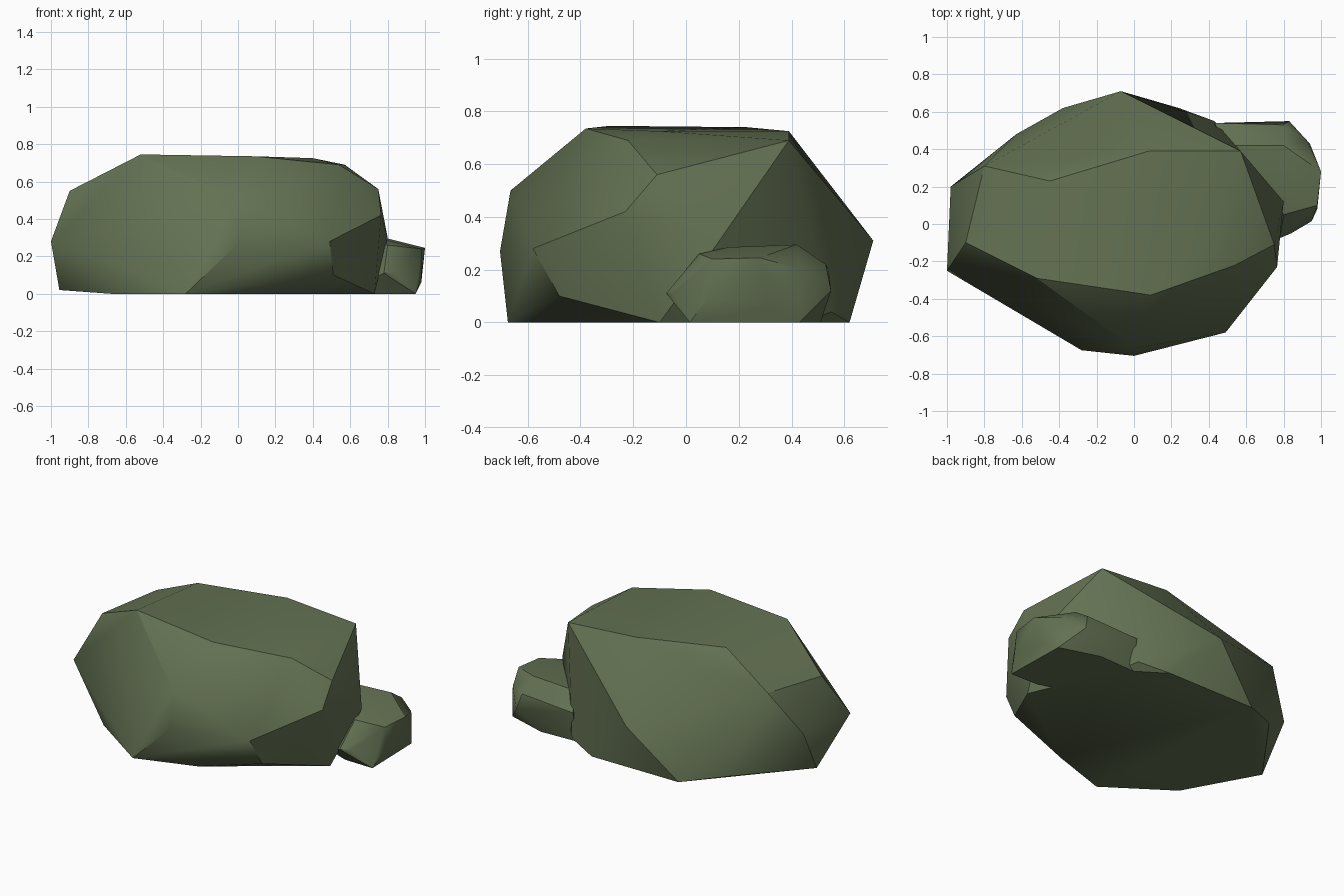
import bpy
import bmesh
import math

cube = bpy.data.objects.get("Cube")
if cube:
    bpy.data.objects.remove(cube, do_unlink=True)

moss = bpy.data.materials.new("moss_green_stone")
moss.use_nodes = True
COLOUR = (0.125, 0.165, 0.085, 1)
moss.diffuse_color = COLOUR
bsdf = next(n for n in moss.node_tree.nodes if n.type == "BSDF_PRINCIPLED")
bsdf.inputs["Base Color"].default_value = COLOUR
bsdf.inputs["Roughness"].default_value = 0.9


def stone(name, corners, crease):
    """Chiselled stone: the convex hull of its corner points, with soft facets."""
    bm = bmesh.new()
    for corner in corners:
        bm.verts.new(corner)
    hull = bmesh.ops.convex_hull(bm, input=bm.verts)
    loose = {g for g in hull["geom_interior"] + hull["geom_unused"]
             if isinstance(g, bmesh.types.BMVert)}
    bmesh.ops.delete(bm, geom=list(loose), context="VERTS")
    bmesh.ops.dissolve_limit(bm, angle_limit=math.radians(2),
                             verts=bm.verts, edges=bm.edges)
    bmesh.ops.recalc_face_normals(bm, faces=bm.faces)
    mesh = bpy.data.meshes.new(name)
    bm.to_mesh(mesh)
    bm.free()
    mesh.materials.append(moss)
    obj = bpy.data.objects.new(name, mesh)
    bpy.context.collection.objects.link(obj)
    bpy.ops.object.select_all(action="DESELECT")
    obj.select_set(True)
    bpy.context.view_layer.objects.active = obj
    bpy.ops.object.shade_smooth_by_angle(angle=math.radians(crease))
    return obj


# Large boulder: flat base, bulging waist, sloping crown
base = [(.24, .62, 0), (-.38, .62, 0), (-.63, .48, .05), (-.955, .03, .02), (-.68, -.4, 0),
        (-.28, -.675, 0), (.1, -.55, 0), (.73, -.1, 0), (.43, .55, .04), (.5, .45, 0)]
waist = [(-1, -.25, .28), (-.98, .2, .31), (-.07, .71, .31), (.8, .12, .3),
         (.765, -.23, .42), (.49, -.58, .28), (.51, -.48, .1), (0, -.705, .27),
         (0, -.665, .5)]
crown = [(-.9, -.1, .55), (-.8, .31, .57), (-.52, -.29, .745), (-.45, .23, .74),
         (.09, -.38, .735), (.08, .39, .725), (.4, -.1, .725), (.57, .39, .69),
         (.75, -.11, .56), (.54, -.22, .69)]
stone("large_boulder", base + waist + crown, 33)

# Small stone tucked against the boulder's back left side
foot = [(.75, .02, 0), (.95, .015, 0), (.94, .43, 0), (.68, .51, 0), (.43, .5, 0), (.55, .1, 0)]
belly = [(.78, -.075, .11), (.84, -.05, .11), (.98, .08, .09), (.98, .31, .06),
         (.83, .55, .12), (.43, .54, .2)]
top = [(.93, .44, .2), (.98, .1, .24), (1, .28, .245), (.8, .53, .22),
       (.8, .16, .285), (.8, .42, .295), (.5, .42, .28), (.8, .05, .26)]
stone("small_stone", foot + belly + top, 33)
